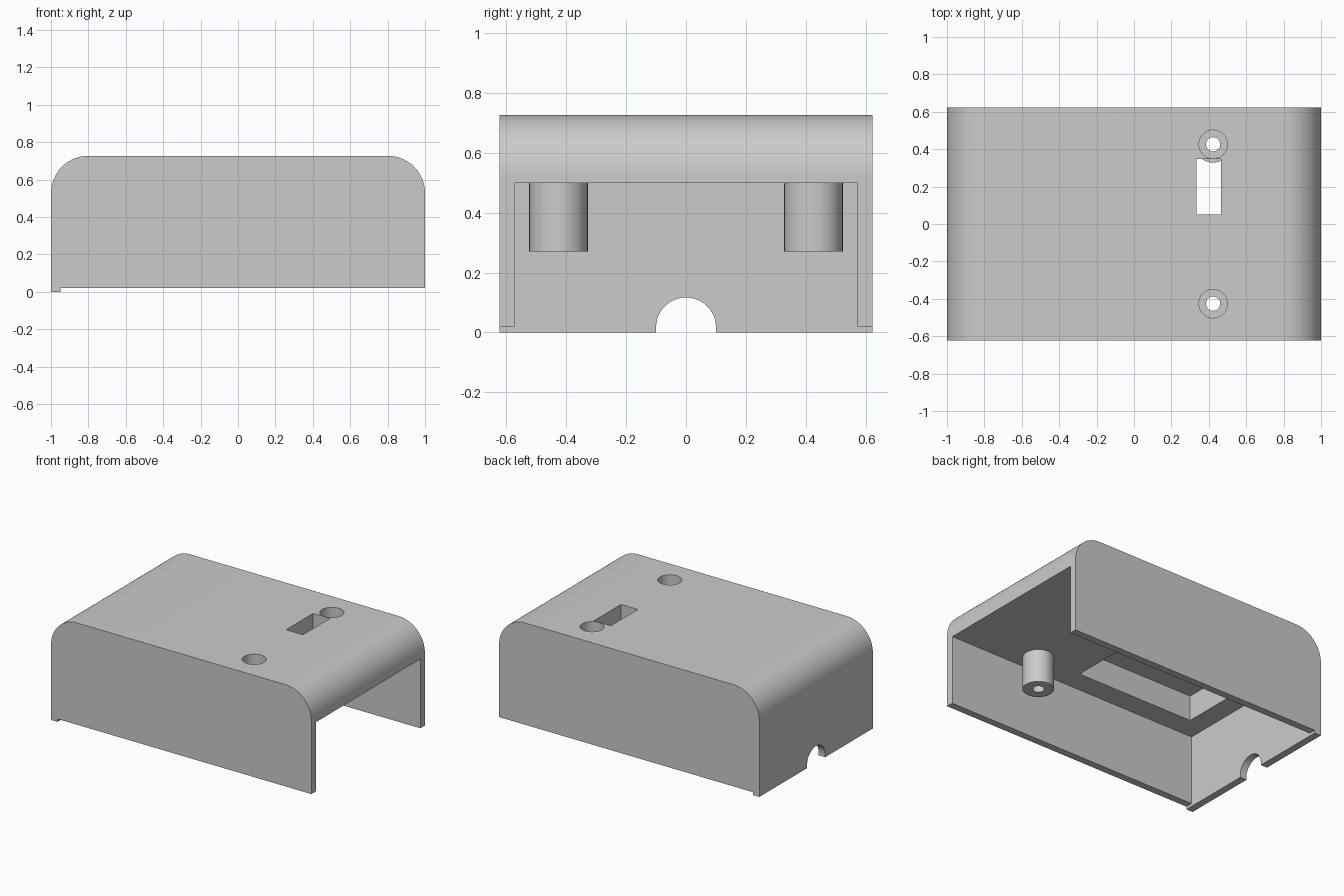
import bpy
import bmesh
import math

cube = bpy.data.objects.get("Cube")
if cube:
    bpy.data.objects.remove(cube, do_unlink=True)

grey = bpy.data.materials.new("light grey plastic")
grey.use_nodes = True
grey.diffuse_color = (0.6, 0.6, 0.6, 1)
grey.node_tree.nodes["Principled BSDF"].inputs["Base Color"].default_value = (0.6, 0.6, 0.6, 1)

HALF_W, HEIGHT, WALL = 0.623, 0.727, 0.05
CEILING, RIM = 0.5, 0.02
POST_X, POST_Y = 0.423, 0.426


def prism(name, points, axis, lo, hi):
    """Extrude a 2D outline along 'x' or 'y' or 'z'."""
    place = {"x": lambda a, b, t: (t, a, b),
             "y": lambda a, b, t: (a, t, b),
             "z": lambda a, b, t: (a, b, t)}[axis]
    bm = bmesh.new()
    rings = [[bm.verts.new(place(a, b, t)) for a, b in points] for t in (lo, hi)]
    n = len(points)
    for ring in rings:
        bm.faces.new(ring)
    for i in range(n):
        j = (i + 1) % n
        bm.faces.new((rings[0][i], rings[0][j], rings[1][j], rings[1][i]))
    bmesh.ops.recalc_face_normals(bm, faces=bm.faces)
    mesh = bpy.data.meshes.new(name)
    bm.to_mesh(mesh)
    bm.free()
    mesh.materials.append(grey)
    obj = bpy.data.objects.new(name, mesh)
    bpy.context.collection.objects.link(obj)
    return obj


def box(name, x, y, z):
    return prism(name, [(x[0], y[0]), (x[1], y[0]), (x[1], y[1]), (x[0], y[1])], "z", *z)


def arc(cx, cy, r, start, end, steps):
    angles = [math.radians(start + (end - start) * i / steps) for i in range(steps + 1)]
    return [(cx + r * math.cos(a), cy + r * math.sin(a)) for a in angles]


def cylinder(name, x, y, r, z):
    return prism(name, arc(x, y, r, 0, 360, 48)[:-1], "z", *z)


def combine(target, tool, operation):
    mod = target.modifiers.new("combine", "BOOLEAN")
    mod.operation, mod.object, mod.solver = operation, tool, "EXACT"
    bpy.context.view_layer.objects.active = target
    bpy.ops.object.modifier_apply(modifier=mod.name)
    bpy.data.objects.remove(tool, do_unlink=True)


# Outer body with rounded upper corners
R = 0.2
outline = [(-1, 0), (1, 0)]
outline += arc(1 - R, HEIGHT - R, R, 0, 90, 20)
outline += arc(R - 1, HEIGHT - R, R, 90, 180, 20)
cover = prism("cover_shell", outline, "y", -HALF_W, HALF_W)

# Hollow interior, open at one end, and raised lower rim on the long walls
inner = HALF_W - WALL
combine(cover, box("cavity", (WALL - 1, 1.2), (-inner, inner), (-0.2, CEILING)), "DIFFERENCE")
combine(cover, box("rim_step", (WALL - 1, 1.2), (-1, 1), (-0.2, RIM)), "DIFFERENCE")

# Recess in the ceiling
combine(cover, box("recess", (-0.81, 0.09), (-0.42, 0.42), (0.4, 0.675)), "DIFFERENCE")

# Screw posts with counterbored through holes
for side in (-1, 1):
    y = side * POST_Y
    combine(cover, cylinder("post", POST_X, y, 0.098, (0.27, 0.56)), "UNION")
    combine(cover, cylinder("screw_hole", POST_X, y, 0.038, (0.1, 0.9)), "DIFFERENCE")
    combine(cover, cylinder("counterbore", POST_X, y, 0.076, (0.33, 0.9)), "DIFFERENCE")

# Slot through the top
combine(cover, box("slot", (0.335, 0.465), (0.05, 0.347), (0.497, 0.9)), "DIFFERENCE")

# Cable notch in the closed end
notch = [(-0.1, -0.1), (0.1, -0.1)] + arc(0, 0.017, 0.1, 0, 180, 24)
combine(cover, prism("notch", notch, "x", -1.1, -0.9), "DIFFERENCE")

# Smooth the rounded surfaces, keep edges crisp
bpy.ops.object.select_all(action="DESELECT")
cover.select_set(True)
bpy.context.view_layer.objects.active = cover
bpy.ops.object.shade_smooth_by_angle(angle=math.radians(30))
